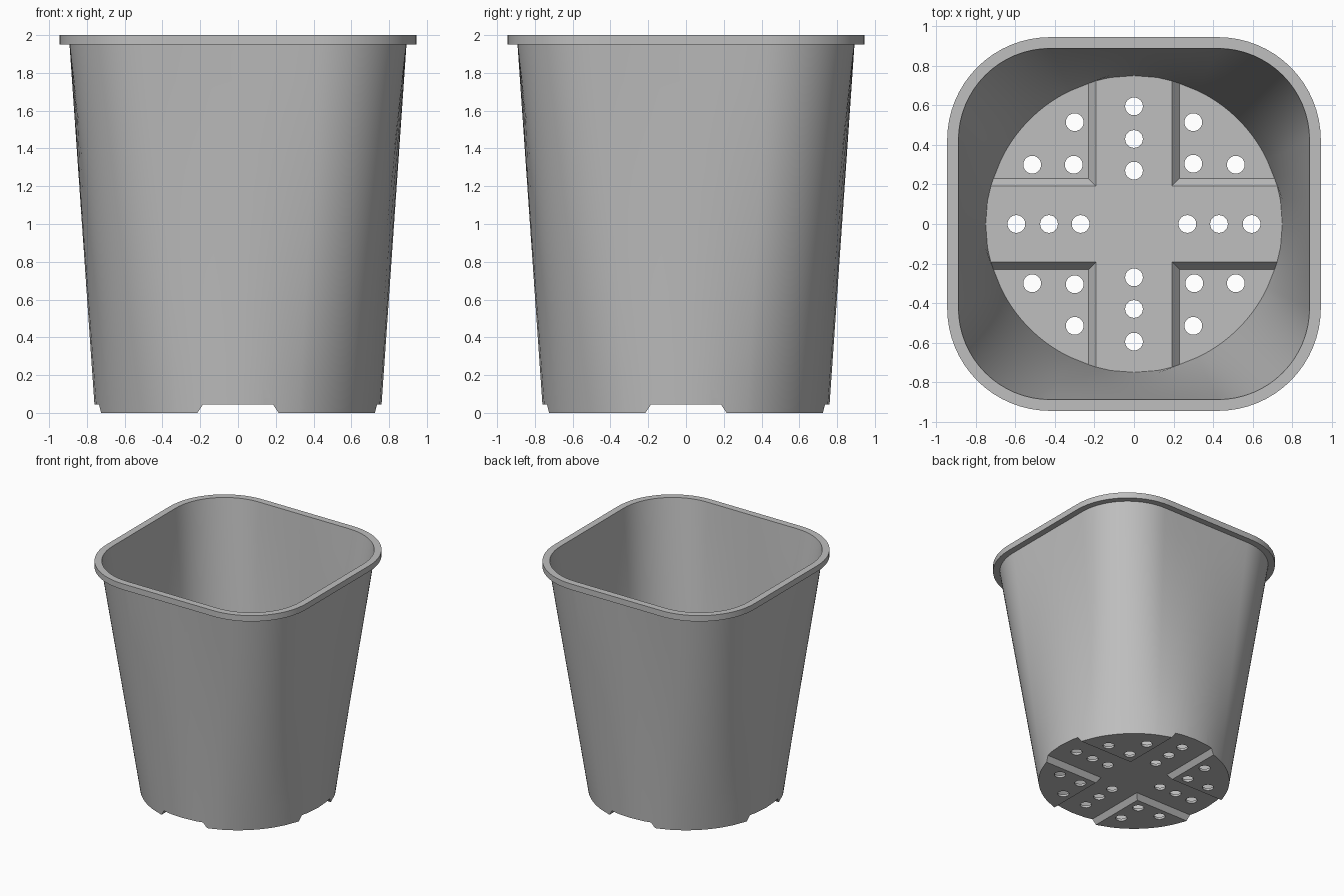
import bpy, bmesh
from math import sin, cos, pi, radians
from mathutils import Vector

cube = bpy.data.objects.get("Cube")
if cube:
    bpy.data.objects.remove(cube, do_unlink=True)

STRAIGHT = 0.425   # half length of the flat run on each side of the rim
RISE = 0.045       # height of the cross raised in the base
FLOOR = 0.02       # floor thickness


def make_object(name, bm):
    bmesh.ops.recalc_face_normals(bm, faces=bm.faces)
    mesh = bpy.data.meshes.new(name)
    bm.to_mesh(mesh)
    bm.free()
    ob = bpy.data.objects.new(name, mesh)
    bpy.context.collection.objects.link(ob)
    return ob


def square_outline(half, flat_steps=6, arc_steps=16):
    """Rounded square of the given half width."""
    r = half - STRAIGHT
    pts = []
    for q in range(4):
        turn = q * pi / 2
        side = [(half, STRAIGHT * (2 * i / flat_steps - 1)) for i in range(flat_steps)]
        side += [(STRAIGHT + r * cos(a), STRAIGHT + r * sin(a))
                 for a in (pi / 2 * i / arc_steps for i in range(arc_steps))]
        pts += [Vector((x * cos(turn) - y * sin(turn), x * sin(turn) + y * cos(turn)))
                for x, y in side]
    return pts


def skin(name, rings):
    """Closed solid through a stack of (outline, z) rings."""
    bm = bmesh.new()
    loops = [[bm.verts.new((p.x, p.y, z)) for p in pts] for pts, z in rings]
    for low, high in zip(loops, loops[1:]):
        for i in range(len(low)):
            j = (i + 1) % len(low)
            bm.faces.new((low[i], low[j], high[j], high[i]))
    bm.faces.new(loops[0][::-1])
    bm.faces.new(loops[-1])
    return make_object(name, bm)


def round_to_square(radius, z0, half, z1, steps=10, extra=0):
    """Rings blending from a circle to a rounded square."""
    top = square_outline(half)
    bottom = [p.normalized() * radius for p in top]
    rings = []
    for k in range(steps + 1 + extra):
        f = k / steps
        rings.append(([a.lerp(b, f) for a, b in zip(bottom, top)], z0 + (z1 - z0) * f))
    return rings


def cross_outline(w, reach=1.2):
    arm = [(reach, -w), (reach, w), (w, w)]
    pts = []
    for q in range(4):
        c, s = round(cos(q * pi / 2)), round(sin(q * pi / 2))
        pts += [Vector((x * c - y * s, x * s + y * c)) for x, y in arm]
    return pts


def cut(target, cutter):
    mod = target.modifiers.new("cut", 'BOOLEAN')
    mod.operation = 'DIFFERENCE'
    mod.solver = 'EXACT'
    mod.object = cutter
    cutter.hide_render = True


# Outer body with the projecting rim
rings = round_to_square(0.757, 0, 0.892, 1.95)
rings += [(square_outline(0.945), 1.95), (square_outline(0.945), 2.0)]
pot = skin("plant_pot", rings)

# Hollow inside, leaving a raised cross on the floor
cavity = skin("cavity_cutter", round_to_square(0.747, FLOOR, 0.888, 2.0, extra=1))
ridge = skin("ridge_cutter", [(cross_outline(0.267), FLOOR - RISE),
                              (cross_outline(0.193), FLOOR + RISE)])
cut(cavity, ridge)

# Matching cross channel under the base
channel = skin("channel_cutter", [(cross_outline(0.245), -RISE),
                                  (cross_outline(0.185), RISE)])

# Drainage holes, repeated in four quarters
bm = bmesh.new()
for q in range(4):
    turn = q * pi / 2
    for x, y in ((0.27, 0), (0.43, 0), (0.595, 0), (0.3, 0.305), (0.515, 0.3), (0.3, 0.515)):
        made = bmesh.ops.create_cone(bm, cap_ends=True, segments=24, radius1=0.045,
                                     radius2=0.045, depth=0.4)
        bmesh.ops.translate(bm, verts=made["verts"],
                            vec=(x * cos(turn) - y * sin(turn),
                                 x * sin(turn) + y * cos(turn), 0))
holes = make_object("hole_cutter", bm)

for cutter in (cavity, channel, holes):
    cut(pot, cutter)

# Bake the cuts and drop the helpers
bpy.context.view_layer.update()
graph = bpy.context.evaluated_depsgraph_get()
mesh = bpy.data.meshes.new_from_object(pot.evaluated_get(graph))
pot.modifiers.clear()
pot.data = mesh
for helper in (cavity, ridge, channel, holes):
    bpy.data.objects.remove(helper, do_unlink=True)

# Smooth walls with sharp edges
mesh.shade_smooth()
mesh.set_sharp_from_angle(angle=radians(30))

# Grey plastic
grey = bpy.data.materials.new("grey_plastic")
grey.use_nodes = True
colour = (0.52, 0.52, 0.52, 1)
grey.diffuse_color = colour
grey.node_tree.nodes["Principled BSDF"].inputs["Base Color"].default_value = colour
mesh.materials.clear()
mesh.materials.append(grey)
